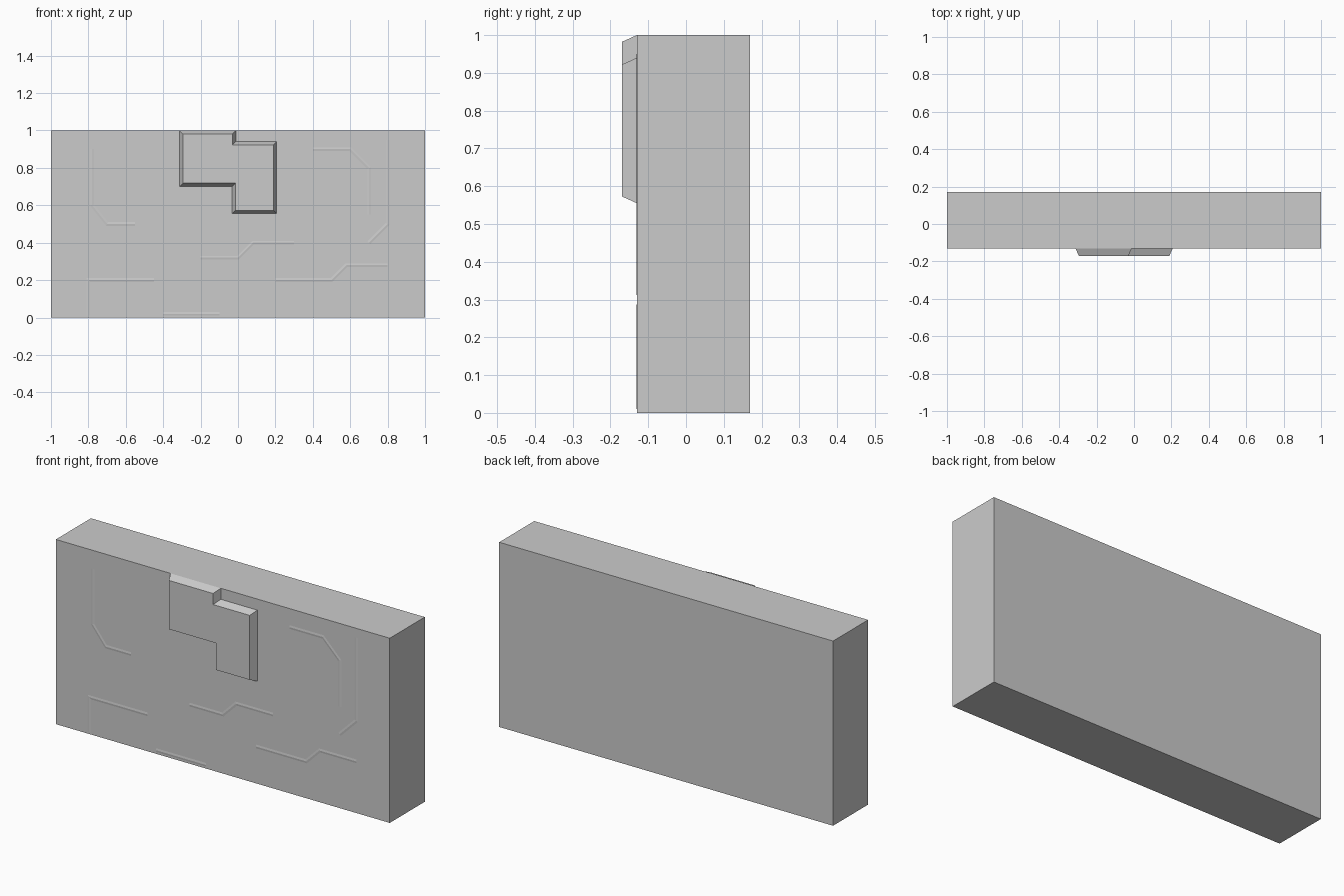
import bpy, bmesh
from mathutils import Vector

if "Cube" in bpy.data.objects:
    bpy.data.objects.remove(bpy.data.objects["Cube"], do_unlink=True)

FACE_Y = -0.13   # front face of the slab
BACK_Y = 0.17
BOSS_Y = -0.17   # front face of the raised block

grey = bpy.data.materials.new("plain grey")
grey.use_nodes = True
colour = (0.6, 0.6, 0.6, 1)
grey.diffuse_color = colour
grey.node_tree.nodes["Principled BSDF"].inputs["Base Color"].default_value = colour


def finish(name, bm):
    bmesh.ops.recalc_face_normals(bm, faces=bm.faces)
    mesh = bpy.data.meshes.new(name)
    bm.to_mesh(mesh)
    bm.free()
    mesh.materials.append(grey)
    obj = bpy.data.objects.new(name, mesh)
    bpy.context.collection.objects.link(obj)
    return obj


def offset(path, dist, closed=False):
    """Shift an x-z path sideways with mitred corners."""
    pts = [Vector(p) for p in path]
    out = []
    for i, p in enumerate(pts):
        before = p - pts[i - 1] if closed or i > 0 else None
        after = pts[(i + 1) % len(pts)] - p if closed or i < len(pts) - 1 else None
        a = (before or after).normalized()
        b = (after or before).normalized()
        na, nb = Vector((a.y, -a.x)), Vector((b.y, -b.x))
        out.append(p + (na + nb) * dist / (1 + na.dot(nb)))
    return out


def ring(bm, pts, y):
    return [bm.verts.new((p[0], y, p[1])) for p in pts]


def bridge(bm, a, b, closed=False):
    for i in range(len(a) if closed else len(a) - 1):
        j = (i + 1) % len(a)
        bm.faces.new((a[i], a[j], b[j], b[i]))


# Main slab
bm = bmesh.new()
bmesh.ops.create_cube(bm, size=1)
bmesh.ops.scale(bm, verts=bm.verts, vec=(2, BACK_Y - FACE_Y, 1))
bmesh.ops.translate(bm, verts=bm.verts, vec=(0, (BACK_Y + FACE_Y) / 2, 0.5))
finish("slab", bm)

# Raised stepped block with sloping sides, listed clockwise
outline = [(-0.313, 1), (-0.012, 1), (-0.012, 0.94), (0.207, 0.94),
           (0.207, 0.555), (-0.031, 0.555), (-0.031, 0.7), (-0.313, 0.7)]
bm = bmesh.new()
base = ring(bm, outline, FACE_Y)
top = ring(bm, offset(outline, 0.018, True), BOSS_Y)
bridge(bm, base, top, True)
bm.faces.new(top)
bm.faces.new(base)
finish("stepped_block", bm)

# Very faint relief lines on the front face
traces = [
    [(-0.8, 0.01), (-0.8, 0.2), (-0.45, 0.2)],
    [(-0.78, 0.9), (-0.78, 0.6), (-0.7, 0.5), (-0.55, 0.5)],
    [(-0.4, 0.02), (-0.1, 0.02)],
    [(-0.2, 0.32), (0, 0.32), (0.08, 0.4), (0.3, 0.4)],
    [(0.2, 0.2), (0.5, 0.2), (0.58, 0.28), (0.8, 0.28)],
    [(0.4, 0.9), (0.6, 0.9), (0.7, 0.8), (0.7, 0.55)],
    [(0.8, 0.95), (0.8, 0.5), (0.7, 0.4)],
]
bm = bmesh.new()
for path in traces:
    left = ring(bm, offset(path, -0.01), FACE_Y)
    crest = ring(bm, path, FACE_Y - 0.0015)
    right = ring(bm, offset(path, 0.01), FACE_Y)
    bridge(bm, left, crest)
    bridge(bm, crest, right)
    bridge(bm, right, left)
finish("relief_lines", bm)
